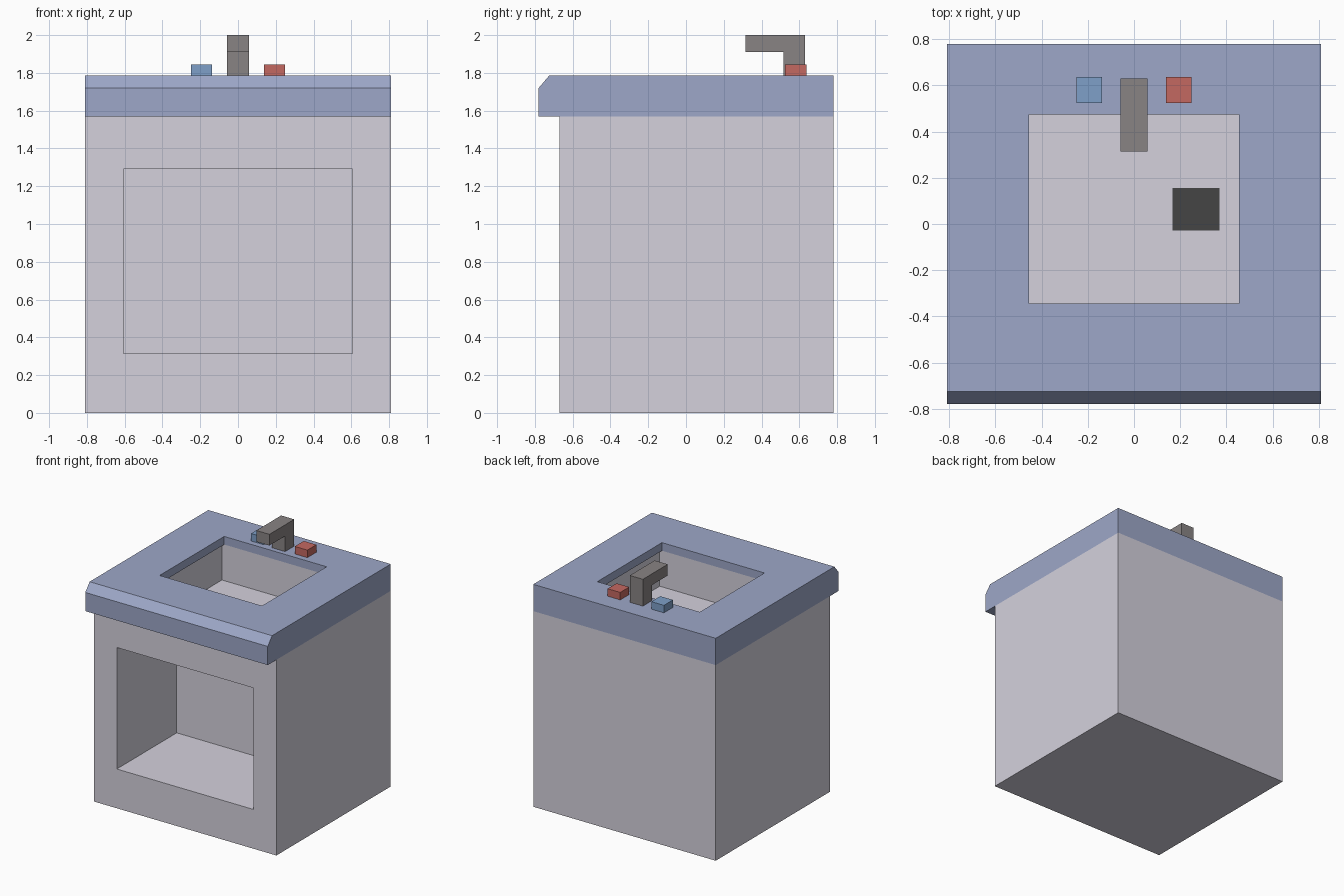
import bpy, bmesh

if "Cube" in bpy.data.objects:
    bpy.data.objects.remove(bpy.data.objects["Cube"])


def material(name, rgb):
    m = bpy.data.materials.new(name)
    m.diffuse_color = (*rgb, 1)
    m.use_nodes = True
    m.node_tree.nodes["Principled BSDF"].inputs["Base Color"].default_value = m.diffuse_color
    return m


CABINET = material("cabinet_grey", (0.66, 0.64, 0.72))
COUNTER = material("counter_blue", (0.34, 0.39, 0.58))
METAL = material("metal", (0.25, 0.23, 0.23))
DARK = material("drain_dark", (0.06, 0.06, 0.06))
COLD = material("cold_blue", (0.21, 0.35, 0.58))
HOT = material("hot_red", (0.55, 0.14, 0.12))


def prism(name, profile, x0, x1, mat=None):
    """Extrude a (y, z) profile along x."""
    bm = bmesh.new()
    face = bm.faces.new([bm.verts.new((x0, y, z)) for y, z in profile])
    ext = bmesh.ops.extrude_face_region(bm, geom=[face])["geom"]
    moved = [v for v in ext if isinstance(v, bmesh.types.BMVert)]
    bmesh.ops.translate(bm, verts=moved, vec=(x1 - x0, 0, 0))
    bmesh.ops.recalc_face_normals(bm, faces=bm.faces)
    mesh = bpy.data.meshes.new(name)
    bm.to_mesh(mesh)
    bm.free()
    ob = bpy.data.objects.new(name, mesh)
    bpy.context.collection.objects.link(ob)
    if mat:
        mesh.materials.append(mat)
    return ob


def box(name, x, y, z, mat=None):
    profile = [(y[0], z[0]), (y[1], z[0]), (y[1], z[1]), (y[0], z[1])]
    return prism(name, profile, x[0], x[1], mat)


def cut(ob, x, y, z):
    """Subtract a box and discard the cutter."""
    cutter = box("cutter", x, y, z)
    cutter.hide_render = True
    mod = ob.modifiers.new("cut", "BOOLEAN")
    mod.operation = "DIFFERENCE"
    mod.solver = "EXACT"
    mod.object = cutter
    bpy.context.view_layer.objects.active = ob
    bpy.ops.object.modifier_apply(modifier=mod.name)
    bpy.data.objects.remove(cutter)


# Pocket that receives the basin under the counter top
POCKET = ((-0.485, 0.485), (-0.355, 0.485), (1.42, 1.72))

# Cabinet with open front compartment
cabinet = box("cabinet", (-0.81, 0.81), (-0.67, 0.78), (0, 1.57), CABINET)
cut(cabinet, (-0.607, 0.607), (-0.8, 0.09), (0.315, 1.29))
cut(cabinet, POCKET[0], POCKET[1], (1.42, 1.8))

# Counter with chamfered front edge and basin hole
counter = prism("counter", [(-0.78, 1.57), (0.78, 1.57), (0.78, 1.785),
                            (-0.725, 1.785), (-0.78, 1.72)], -0.81, 0.81, COUNTER)
cut(counter, POCKET[0], POCKET[1], (1.4, 1.72))
cut(counter, (-0.455, 0.455), (-0.345, 0.475), (1.6, 1.9))

# Basin: open-topped liner, thickened outward
basin = box("basin", (-0.475, 0.475), (-0.345, 0.475), (1.43, 1.72), CABINET)
bm = bmesh.new()
bm.from_mesh(basin.data)
bmesh.ops.delete(bm, geom=[f for f in bm.faces if f.normal.z > 0.5], context="FACES_ONLY")
bmesh.ops.reverse_faces(bm, faces=bm.faces)
bm.to_mesh(basin.data)
bm.free()
shell = basin.modifiers.new("shell", "SOLIDIFY")
shell.thickness = 0.01
shell.offset = -1

# Drain
box("drain", (0.167, 0.37), (-0.028, 0.155), (1.425, 1.435), DARK)

# Tap: upright and spout in one L profile
prism("tap", [(0.515, 1.785), (0.63, 1.785), (0.63, 2.0), (0.315, 2.0),
              (0.315, 1.91), (0.515, 1.91)], -0.058, 0.058, METAL)

# Tap handles
for side, name, mat in ((-1, "cold_handle", COLD), (1, "hot_handle", HOT)):
    box(name, sorted((side * 0.138, side * 0.25)), (0.523, 0.637), (1.785, 1.845), mat)
